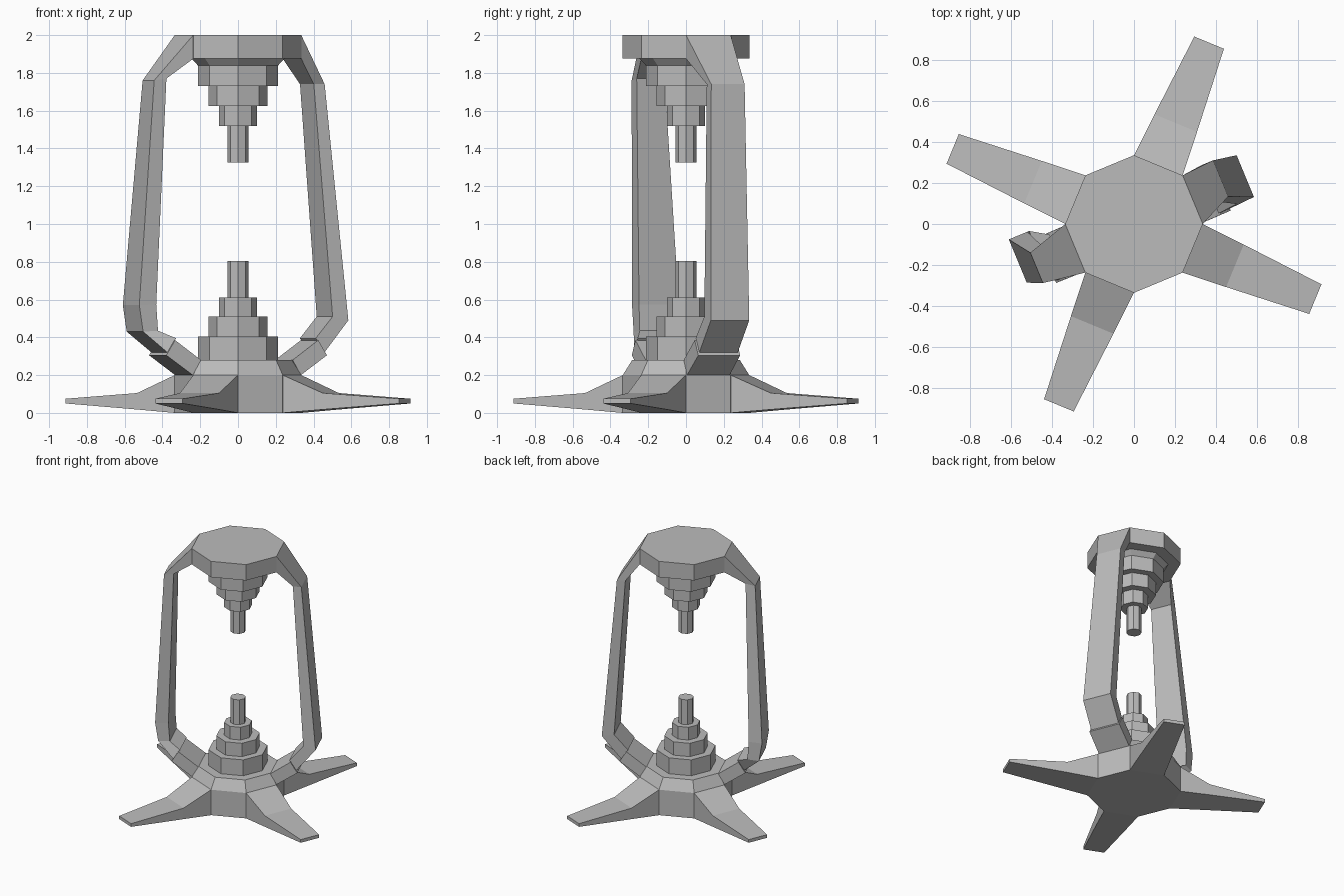
import bpy, math
from mathutils import Matrix

cube = bpy.data.objects.get("Cube")
if cube:
    bpy.data.objects.remove(cube, do_unlink=True)

grey = bpy.data.materials.new("plain_grey")
grey.use_nodes = True
COLOR = (0.5, 0.5, 0.5, 1)
grey.diffuse_color = COLOR
grey.node_tree.nodes["Principled BSDF"].inputs["Base Color"].default_value = COLOR


def loft(name, rings, angle=0):
    """Closed solid through rings of equal point count, turned about z."""
    n = len(rings[0])
    verts = [p for ring in rings for p in ring]
    faces = [tuple(reversed(range(n))), tuple(range(len(verts) - n, len(verts)))]
    for r in range(len(rings) - 1):
        for i in range(n):
            j = (i + 1) % n
            faces.append((r * n + i, r * n + j, r * n + n + j, r * n + n + i))
    mesh = bpy.data.meshes.new(name)
    mesh.from_pydata(verts, [], faces)
    mesh.transform(Matrix.Rotation(math.radians(angle), 4, "Z"))
    mesh.materials.append(grey)
    obj = bpy.data.objects.new(name, mesh)
    bpy.context.collection.objects.link(obj)
    # consistent outward normals
    import bmesh
    bm = bmesh.new()
    bm.from_mesh(mesh)
    bmesh.ops.recalc_face_normals(bm, faces=bm.faces)
    bm.to_mesh(mesh)
    bm.free()
    return obj


def octagons(name, profile):
    """Eight-sided turned part from (radius, z) pairs."""
    corners = [math.radians(45 * k) for k in range(8)]
    return loft(name, [[(r * math.cos(a), r * math.sin(a), z) for a in corners]
                       for r, z in profile])


def strip(name, angle, sections):
    """Bent bar: each section is outer (reach, z), inner (reach, z), side range."""
    return loft(name, [[(ro, lo, zo), (ro, hi, zo), (ri, hi, zi), (ri, lo, zi)]
                       for (ro, zo), (ri, zi), (lo, hi) in sections], angle)


# Base hub with bevelled shoulder, and the cap at the top
octagons("base_hub", [(0.335, 0), (0.335, 0.2), (0.285, 0.28)])
octagons("top_cap", [(0.335, 1.875), (0.335, 2)])

# Stepped lower and upper contacts
octagons("lower_contact", [(0.213, 0.27), (0.213, 0.405), (0.157, 0.405), (0.157, 0.51),
                           (0.1, 0.51), (0.1, 0.61), (0.055, 0.61), (0.055, 0.805)])
octagons("upper_contact", [(0.055, 1.325), (0.055, 1.52), (0.1, 1.52), (0.1, 1.625),
                           (0.157, 1.625), (0.157, 1.73), (0.213, 1.73), (0.213, 1.84),
                           (0.25, 1.88)])

# Four tapering feet
for k in range(4):
    strip("foot_%d" % (k + 1), 67.5 + 90 * k, [
        ((0.3095, 0), (0.3095, 0.2), (-0.128, 0.128)),
        ((0.532, 0.018), (0.532, 0.105), (-0.112, 0.112)),
        ((0.956, 0.05), (0.956, 0.075), (-0.078, 0.078))])

# Short stubs rising from the hub to meet the arms
for side, angle in (("left", 22.5), ("right", 202.5)):
    strip(side + "_arm_stub", angle, [
        ((0.3095, 0.2), (0.263, 0.28), (-0.122, 0.122)),
        ((0.46, 0.305), (0.41, 0.385), (-0.12, 0.12))])

# Bent arms joining the cap to the stubs, slightly irregular
cap_end = ((0.3095, 2), (0.3095, 1.875), (-0.128, 0.128))
stub_end = ((0.45, 0.32), (0.4, 0.395), (-0.11, 0.11))
strip("left_arm", 22.5, [
    cap_end,
    ((0.475, 1.74), (0.413, 1.74), (-0.052, 0.139)),
    ((0.59, 0.49), (0.5, 0.51), (-0.102, 0.118)),
    stub_end])
strip("right_arm", 202.5, [
    cap_end,
    ((0.52, 1.76), (0.45, 1.77), (-0.064, 0.096)),
    ((0.592, 0.57), (0.495, 0.575), (-0.164, 0.064)),
    ((0.57, 0.43), (0.485, 0.435), (-0.164, 0.064)),
    stub_end])
